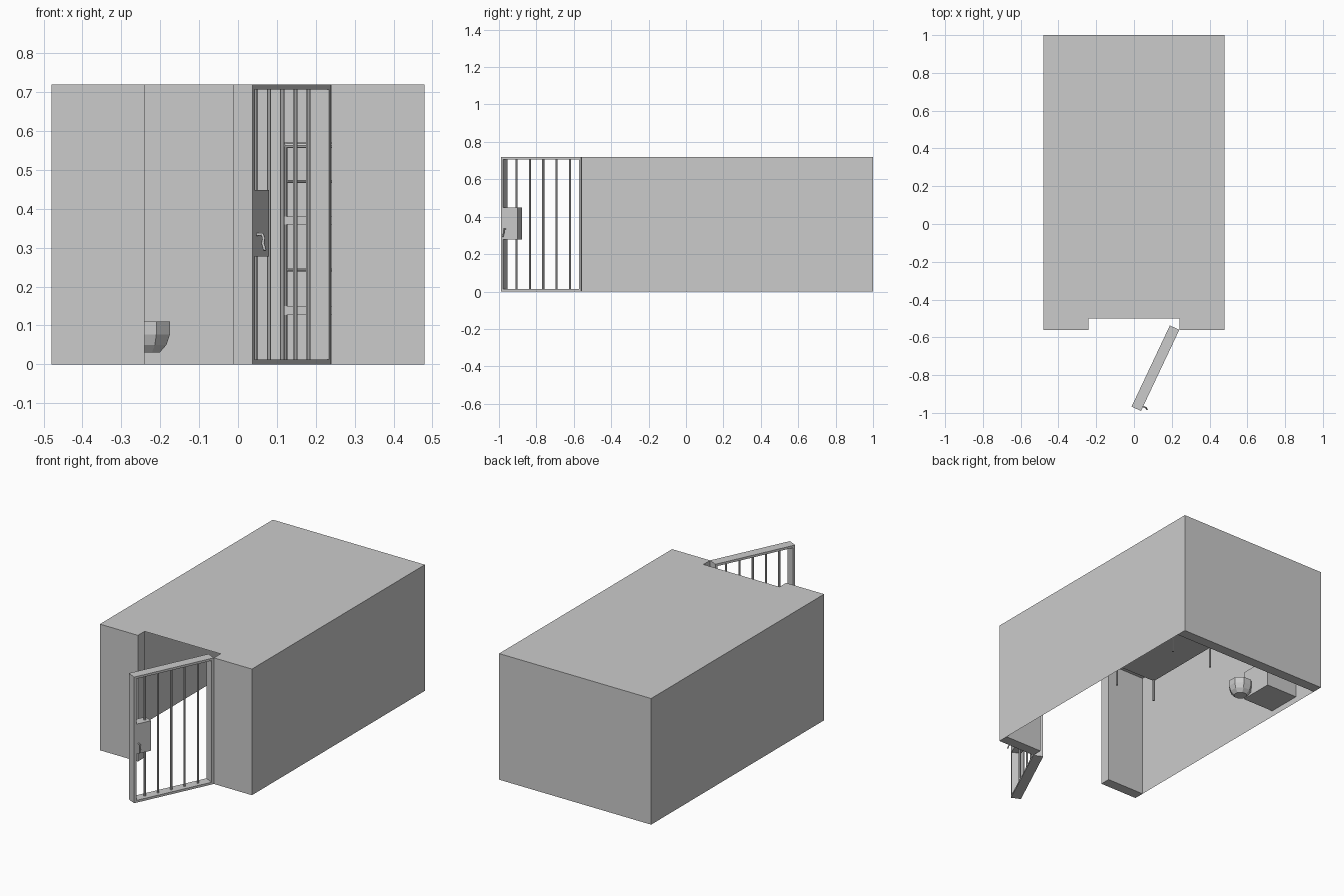
import bpy, bmesh, math
from mathutils import Matrix, Vector

if "Cube" in bpy.data.objects:
    bpy.data.objects.remove(bpy.data.objects["Cube"])

H = 0.72  # room height


def make(name, bm, matrix=None):
    bmesh.ops.recalc_face_normals(bm, faces=bm.faces)
    me = bpy.data.meshes.new(name)
    bm.to_mesh(me)
    bm.free()
    ob = bpy.data.objects.new(name, me)
    bpy.context.collection.objects.link(ob)
    if matrix:
        ob.matrix_world = matrix
    return ob


def box(name, lo, hi, matrix=None):
    bm = bmesh.new()
    lo, hi = Vector(lo), Vector(hi)
    size = hi - lo
    m = Matrix.Translation((lo + hi) / 2) @ Matrix.Diagonal((*size, 1))
    bmesh.ops.create_cube(bm, size=1, matrix=m)
    return make(name, bm, matrix)


def rod(name, a, b, r, matrix=None, sides=8):
    a, b = Vector(a), Vector(b)
    d = b - a
    m = Matrix.Translation((a + b) / 2) @ d.to_track_quat('Z', 'Y').to_matrix().to_4x4()
    bm = bmesh.new()
    bmesh.ops.create_cone(bm, cap_ends=True, segments=sides, radius1=r, radius2=r,
                          depth=d.length, matrix=m)
    return make(name, bm, matrix)


def sheet(name, pts):
    bm = bmesh.new()
    bm.faces.new([bm.verts.new(p) for p in pts])
    return make(name, bm)


# Room: thick back wall and door jambs, thin side walls and roof, open underside
box("back_wall", (-0.48, 0.94, 0), (0.48, 1.0, H))
for s, side in ((-1, "left"), (1, "right")):
    x = 0.48 * s
    box(side + "_jamb", (min(x, x / 2), -0.56, 0), (max(x, x / 2), -0.5, H))
    sheet(side + "_wall", [(x, -0.5, 0), (x, 0.94, 0), (x, 0.94, H), (x, -0.5, H)])
sheet("roof", [(-0.48, -0.5, H), (0.48, -0.5, H), (0.48, 0.94, H), (-0.48, 0.94, H)])

# Open barred door, built along local x from the free edge to the hinge
L, T, F = 0.475, 0.055, 0.013
free, hinge = Vector((0.037, -0.99, 0)), Vector((0.24, -0.56, 0))
ang = math.atan2(hinge.y - free.y, hinge.x - free.x)
D = Matrix.Translation(free) @ Matrix.Rotation(ang, 4, 'Z')
box("door_bottom_rail", (0, 0, 0), (L, T, F), D)
box("door_top_rail", (0, 0, H - F), (L, T, H), D)
box("door_free_stile", (0, 0, F), (F, T, H - F), D)
box("door_hinge_stile", (L - F, 0, F), (L, T, H - F), D)
for i in range(1, 6):
    x = L * i / 6
    rod("door_bar", (x, T / 2, F), (x, T / 2, H - F), 0.006, D)
box("lock_case", (F, 0, 0.277), (0.1, T, 0.448), D)

# Curved door handle
cu = bpy.data.curves.new("door_handle", 'CURVE')
cu.dimensions = '3D'
cu.bevel_depth = 0.004
cu.bevel_resolution = 1
cu.use_fill_caps = True
path = [(0.027, 0.0, 0.334), (0.027, -0.015, 0.335), (0.026, -0.02, 0.325),
        (0.025, -0.018, 0.312), (0.024, -0.022, 0.3), (0.022, -0.025, 0.293)]
sp = cu.splines.new('POLY')
sp.points.add(len(path) - 1)
for p, co in zip(sp.points, path):
    p.co = (*co, 1)
handle = bpy.data.objects.new("door_handle", cu)
bpy.context.collection.objects.link(handle)
handle.matrix_world = D

# Bunk bed: four posts, two bases, rails across both ends
X, Y, R = (0.121, 0.381), (0.31, 0.783), 0.006
for x in X:
    for y in Y:
        rod("bunk_post", (x, y, 0), (x, y, 0.57), R)
for z0, z1 in ((0.127, 0.15), (0.36, 0.38)):
    box("bunk_base", (X[0] - R, Y[0] - R, z0), (X[1] + R, Y[1] + R, z1))
for y in Y:
    for z, r in ((0.243, 0.004), (0.47, 0.004), (0.563, 0.007)):
        rod("bunk_end_rail", (X[0], y, z), (X[1], y, z), r)

# Toilet: wall cabinet, neck and eight-sided hollow bowl
box("toilet_cabinet", (-0.48, 0.59, 0.035), (-0.28, 0.79, 0.2))
box("toilet_neck", (-0.3, 0.61, 0.05), (-0.24, 0.65, 0.09))
profile = [(0.036, 0.03), (0.055, 0.05), (0.065, 0.077), (0.065, 0.11),
           (0.054, 0.11), (0.05, 0.077), (0.03, 0.05)]
bm = bmesh.new()
rings = []
for r, z in profile:
    rings.append([bm.verts.new((-0.235 + r * math.cos(math.pi * (k + 0.5) / 4),
                                0.615 + r * math.sin(math.pi * (k + 0.5) / 4), z))
                  for k in range(8)])
for a, b in zip(rings, rings[1:]):
    for k in range(8):
        n = (k + 1) % 8
        bm.faces.new((a[k], a[n], b[n], b[k]))
bm.faces.new(rings[0])
bm.faces.new(rings[-1])
make("toilet_bowl", bm)
